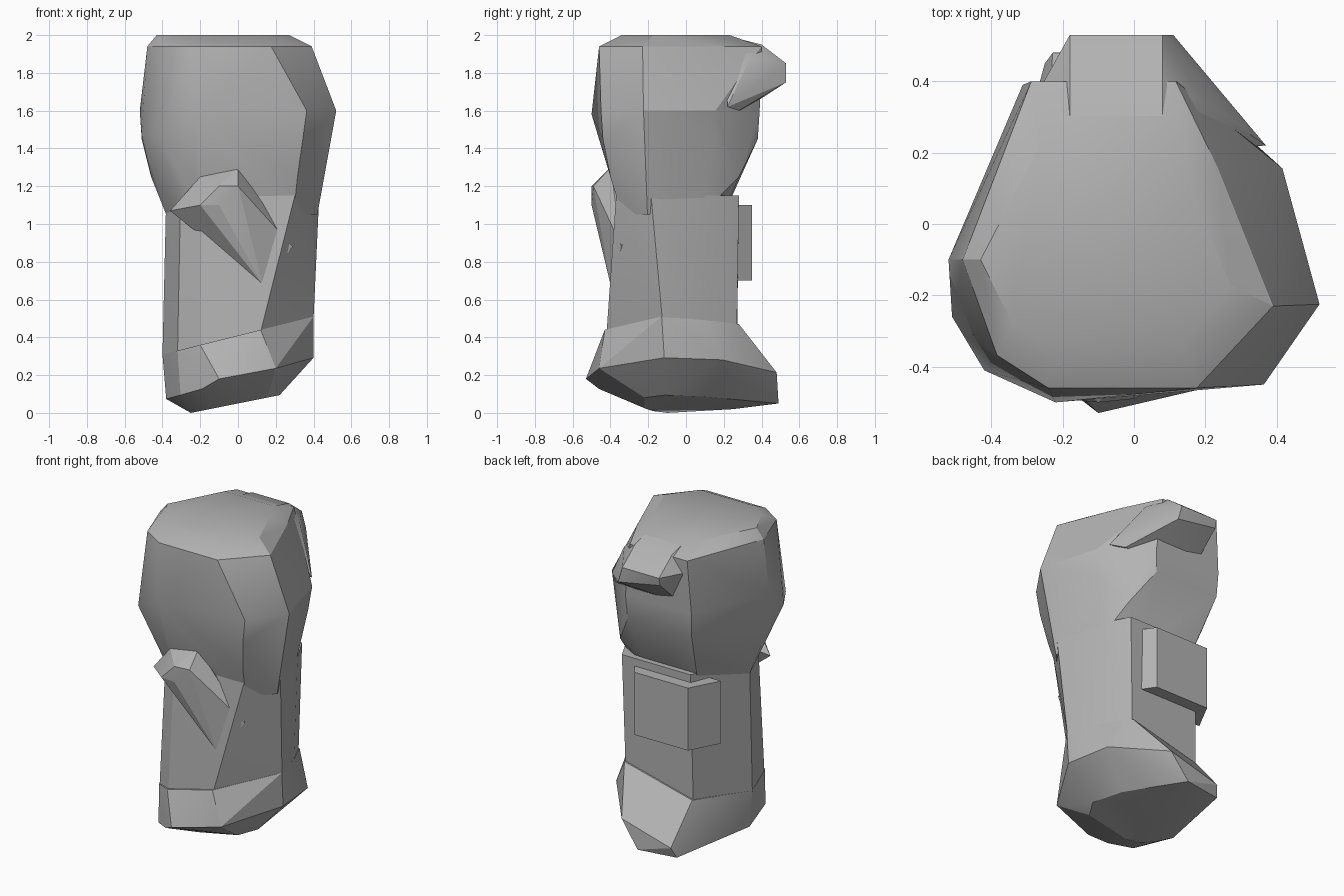
import bpy
import bmesh
from math import radians

cube = bpy.data.objects.get("Cube")
if cube:
    bpy.data.objects.remove(cube, do_unlink=True)

# Single stone colour
stone = bpy.data.materials.new("stone_grey")
stone.use_nodes = True
grey = (.45, .45, .45, 1)
stone.diffuse_color = grey
shader = stone.node_tree.nodes["Principled BSDF"]
shader.inputs["Base Color"].default_value = grey


def ring(height, left, right, front, back,
         tilt=0, chamfer=.7, shoulder=.5, flank=.8, tail=.3):
    """Eight-sided cross-section, broad in front and narrowing to the back.

    The four extents are distances from the axis and tilt raises the +x side.
    Chamfer and shoulder place the front corner cut, flank and tail the back one.
    """
    outline = [
        (-left / 2, -front),
        (right * chamfer, -front),
        (right, -front * shoulder),
        (right * flank, back * .4),
        (right * tail, back),
        (-left * .6, back),
        (-left, -.1),
        (-left * .8, -front * .8),
    ]
    return [(x, y, height + tilt * x) for x, y in outline]


def rock_chunk(name, corners, smooth_angle=24):
    """Faceted chunk of rock: the convex hull of its corner points."""
    bm = bmesh.new()
    for corner in corners:
        bm.verts.new(corner)
    result = bmesh.ops.convex_hull(bm, input=bm.verts)
    loose = set(result["geom_interior"]) | set(result["geom_unused"])
    buried = [item for item in loose if isinstance(item, bmesh.types.BMVert)]
    bmesh.ops.delete(bm, geom=buried, context="VERTS")
    bmesh.ops.recalc_face_normals(bm, faces=bm.faces)
    mesh = bpy.data.meshes.new(name)
    bm.to_mesh(mesh)
    bm.free()
    mesh.materials.append(stone)
    rock = bpy.data.objects.new(name, mesh)
    bpy.context.collection.objects.link(rock)
    bpy.ops.object.select_all(action="DESELECT")
    rock.select_set(True)
    bpy.context.view_layer.objects.active = rock
    bpy.ops.object.shade_smooth_by_angle(angle=radians(smooth_angle))


# Heavy upper block: crown, rim, girth and a long taper into the waist
crown = ring(height=2, left=.43, right=.27, front=.34, back=.23, chamfer=.5, flank=.6)
rim = ring(height=1.94, left=.48, right=.39, front=.46, back=.4, chamfer=.45, flank=.6)
girth = ring(height=1.6, left=.52, right=.52, front=.45, back=.39)
taper = ring(height=1.45, left=.51, right=.49, front=.44, back=.38)
underside = ring(height=1.25, left=.46, right=.45, front=.4, back=.28, tail=.6)
waist = ring(height=1.05, left=.38, right=.42, front=.34, back=.2, shoulder=.6)
cheeks = [(-.22, -.5, 1.58), (-.42, -.41, 1.47), (-.51, -.26, 1.47)]
rock_chunk("upper_block", crown + rim + girth + taper + underside + waist + cheeks, 28)

# Overhanging spur running out of the top at the back
overhang = [(.37, .22, 1.62), (.3, .28, 1.6), (.11, .53, 1.75), (.2, .34, 1.88)]
for side in (-.18, .08):
    overhang += [
        (side, .53, 1.85),
        (side, .4, 1.95),
        (side, .2, 2),
        (side, .3, 1.6),
    ]
overhang += [(-.18, .52, 1.8), (-.28, .35, 1.85)]
rock_chunk("back_overhang", overhang, 28)

# Narrower column below, leaning in at the waist
neck = ring(height=1.15, left=.38, right=.43, front=.37, back=.28, tail=.6)
ankle = ring(height=.4, left=.4, right=.4, front=.42, back=.27,
             tilt=.25, chamfer=.3, shoulder=.3, tail=.6)
rock_chunk("column", neck + ankle, 20)

# Jutting brow across the front
brow_top = [(-.2, -.4, 1.25), (0, -.4, 1.3), (0, -.2, 1.2)]
brow_edge = [(-.2, -.49, 1.1), (-.1, -.5, 1.2), (0, -.49, 1.2), (-.1, -.5, 1.1)]
brow_ends = [(-.36, -.34, 1.07), (.29, -.34, .88), (.13, -.4, .68)]
rock_chunk("front_brow", brow_top + brow_edge + brow_ends, smooth_angle=12)

# Flat slab standing off the back
slab = []
for edge, root in ((-.26, -.36), (.12, .25)):
    for height in (.7, 1.1):
        slab += [(edge, .35, height), (root, .16, height)]
rock_chunk("back_slab", slab, smooth_angle=12)

# Flared foot with a slanted underside
cuff = ring(height=.41, left=.4, right=.4, front=.43, back=.28,
            tilt=.25, chamfer=.3, shoulder=.3, tail=.6)
flare = ring(height=.18, left=.38, right=.4, front=.46, back=.48,
             tilt=.28, chamfer=.5, shoulder=.25, flank=.9)
sole = ring(height=.05, left=.25, right=.22, front=.22, back=.25, tilt=.2, tail=.5)
toe = [(-.1, -.53, .18)]
heel = [(-.25, .45, .05), (0, .49, .05)]
rock_chunk("foot", cuff + flare + sole + toe + heel)
